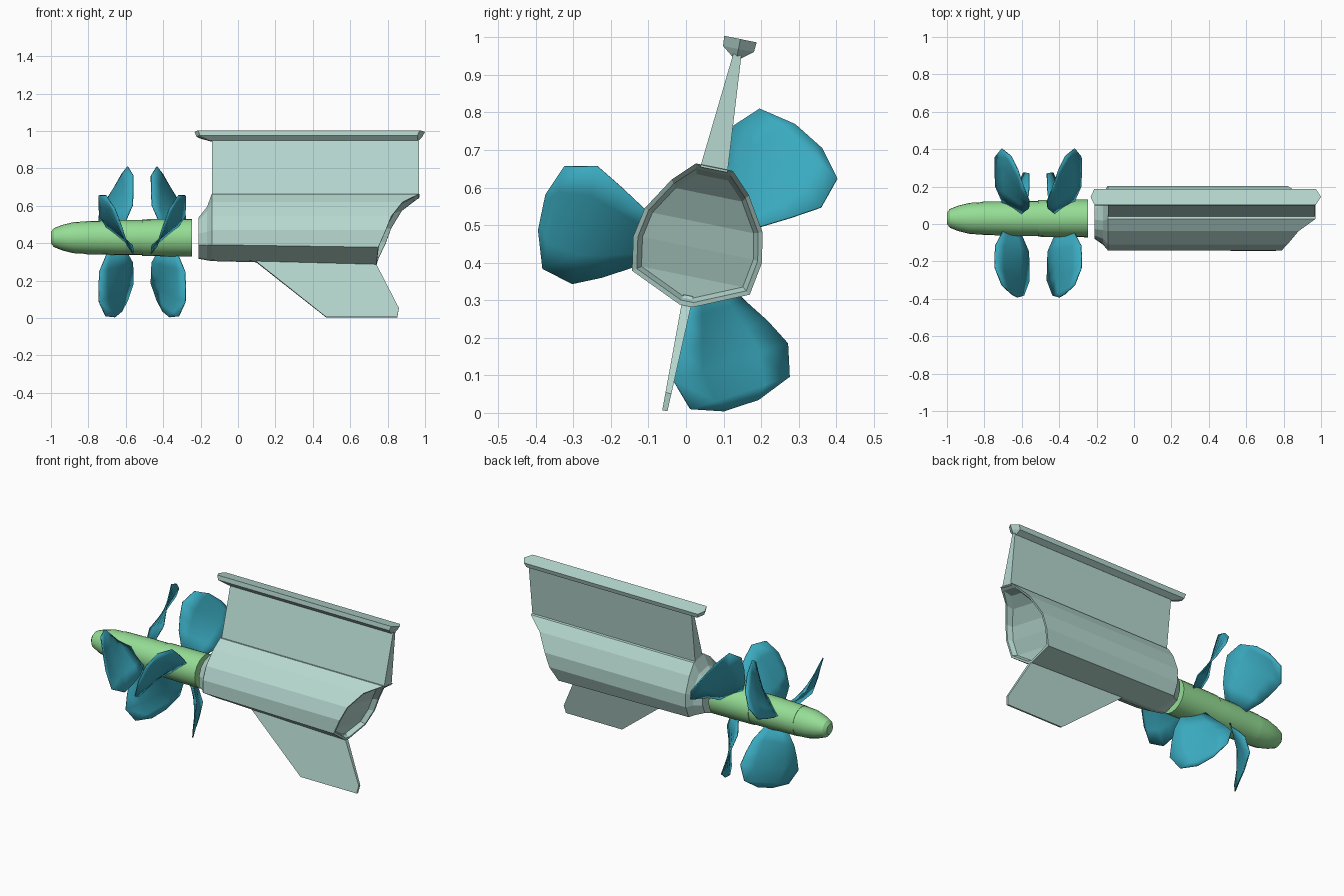
import bpy, bmesh, math

if "Cube" in bpy.data.objects:
    bpy.data.objects.remove(bpy.data.objects["Cube"])

TILT = math.radians(11.5)
CY, CZ = 0.03, 0.43          # drive axis


def mat(name, rgb):
    m = bpy.data.materials.new(name)
    m.diffuse_color = (*rgb, 1)
    m.use_nodes = True
    m.node_tree.nodes["Principled BSDF"].inputs["Base Color"].default_value = m.diffuse_color
    return m


PALE = mat("pale_grey_green", (0.47, 0.69, 0.63))
GREEN = mat("light_green", (0.30, 0.72, 0.30))
TEAL = mat("teal", (0.042, 0.40, 0.52))


def P(x, u, v):
    """Leaning body frame (u sideways, v up) to world."""
    c, s = math.cos(TILT), math.sin(TILT)
    return (x, CY + u * c + v * s, CZ - u * s + v * c)


def make(name, verts, faces, material, smooth=None):
    me = bpy.data.meshes.new(name)
    me.from_pydata(verts, [], faces)
    bm = bmesh.new()
    bm.from_mesh(me)
    bmesh.ops.recalc_face_normals(bm, faces=bm.faces)
    bm.to_mesh(me)
    bm.free()
    if smooth:
        me.shade_smooth()
        me.set_sharp_from_angle(angle=math.radians(smooth))
    me.materials.append(material)
    ob = bpy.data.objects.new(name, me)
    bpy.context.collection.objects.link(ob)
    return ob


def bridge(rings, n):
    return [(k * n + i, k * n + (i + 1) % n, (k + 1) * n + (i + 1) % n, (k + 1) * n + i)
            for k in range(rings - 1) for i in range(n)]


def loft(name, rings, material, smooth=None):
    n = len(rings[0])
    faces = bridge(len(rings), n)
    faces += [tuple(range(n)), tuple(range((len(rings) - 1) * n, len(rings) * n))]
    return make(name, [p for r in rings for p in r], faces, material, smooth)


def mirrored(half):
    return half + [(-u, v) for u, v in reversed(half)]


# Housing: leaning section, flared collar at the front, curved slanted rear cut
HALF = [(.05, .229), (.105, .174), (.16, .085), (.175, .005), (.16, -.085), (.018, -.148)]
FULL = mirrored(HALF)
LOW = mirrored([(u, v if v > 0 else v * .84) for u, v in HALF])
MID = mirrored([(.045, .16), (.09, .125), (.125, .07), (.14, .003), (.13, -.068), (.018, -.12)])
NOSE = mirrored([(.028, .105), (.075, .082), (.103, .045), (.112, .0), (.1, -.06), (.018, -.112)])
CUT = [(-.148, .74), (-.085, .75), (.005, .79), (.085, .82), (.174, .88), (.229, .97)]


def cut_x(v):
    for (a, xa), (b, xb) in zip(CUT, CUT[1:]):
        if v <= b:
            return xa + (xb - xa) * (v - a) / (b - a)
    return CUT[-1][1]


def shrink(k):
    return [(u * k, .03 + (v - .03) * k) for u, v in FULL]


rings = [[P(-.21, u, v) for u, v in NOSE],
         [P(-.165, u, v) for u, v in MID],
         [P(-.14, u, v) for u, v in LOW],
         [P(cut_x(v), u, v) for u, v in FULL],
         [P(cut_x(v), u, v) for u, v in shrink(.93)],
         [P(cut_x(v) - .03, u, v) for u, v in shrink(.86)]]
n = len(FULL)
faces = bridge(len(rings), n) + [tuple(range(n))]
last = (len(rings) - 1) * n
faces += [(last + i, last + i + 1, last + n - 2 - i, last + n - 1 - i) for i in range(n // 2 - 1)]
make("housing", [p for r in rings for p in r], faces, PALE)

# Upper strut, tapering towards the mounting rail
loft("upper_strut", [[P(-.14, -w, v), P(.968, -w, v), P(.968, w, v), P(-.14, w, v)]
                     for w, v in [(.037, .222), (.011, .535)]], PALE)

# Mounting rail with pointed ends: hexagonal plan at three heights
RAIL = [(.012, .527, -.15, -.145, .965, .96), (.042, .55, -.222, -.205, .985, .96),
        (.044, .577, -.232, -.212, 1.0, .972)]
loft("mounting_rail", [[P(tip0, 0, v), P(s0, w, v), P(s1, w, v), P(tip1, 0, v), P(s1, -w, v), P(s0, -w, v)]
                       for w, v, tip0, s0, tip1, s1 in RAIL], PALE)

# Lower fin
FIN = [(.07, -.11, .013), (.47, -.433, .007), (.852, -.433, .007), (.86, -.385, .008),
       (.74, -.148, .013), (.72, -.12, .013)]
loft("lower_fin", [[P(x, s * w, v) for x, v, w in FIN] for s in (-1, 1)], PALE)


# Hubs: turned around the drive axis
def turned(name, profile, material, seg=20):
    loft(name, [[(x, CY + r * math.cos(2 * math.pi * i / seg), CZ + r * math.sin(2 * math.pi * i / seg))
                 for i in range(seg)] for x, r in profile], material, 30)


turned("front_hub", [(-1, .03), (-.985, .05), (-.94, .068), (-.88, .083), (-.81, .087),
                     (-.81, .089), (-.70, .091), (-.65, .094), (-.51, .094)], GREEN)
turned("rear_hub", [(-.512, .098), (-.38, .1), (-.245, .101)], GREEN)

# Twisted blades: rows of (radius, s and x at each edge)
ROWS = [(.08, -.04, .05, .04, -.05), (.163, -.081, .088, .078, -.088),
        (.235, -.125, .092, .12, -.092), (.308, -.166, .09, .153, -.092),
        (.394, -.147, .055, .13, -.062), (.426, -.065, .005, .032, -.03)]
COLS = 5


def propeller(name, cx, flip):
    for b in range(3):
        a = math.radians(168 - 120 * b)
        d, t = (math.cos(a), math.sin(a)), (-math.sin(a), math.cos(a))
        verts = []
        for r, s0, x0, s1, x1 in ROWS:
            for j in range(COLS):
                f = j / (COLS - 1)
                s, x = s0 + (s1 - s0) * f, x0 + (x1 - x0) * f
                verts.append((cx + flip * x, CY + r * d[0] + s * t[0], CZ + r * d[1] + s * t[1]))
        faces = [(k * COLS + j, k * COLS + j + 1, (k + 1) * COLS + j + 1, (k + 1) * COLS + j)
                 for k in range(len(ROWS) - 1) for j in range(COLS - 1)]
        ob = make(f"{name}_blade_{b + 1}", verts, faces, TEAL, 40)
        m = ob.modifiers.new("thickness", 'SOLIDIFY')
        m.thickness = .006
        m.offset = 0


propeller("rear_propeller", -.372, 1)
propeller("front_propeller", -.652, -1)
